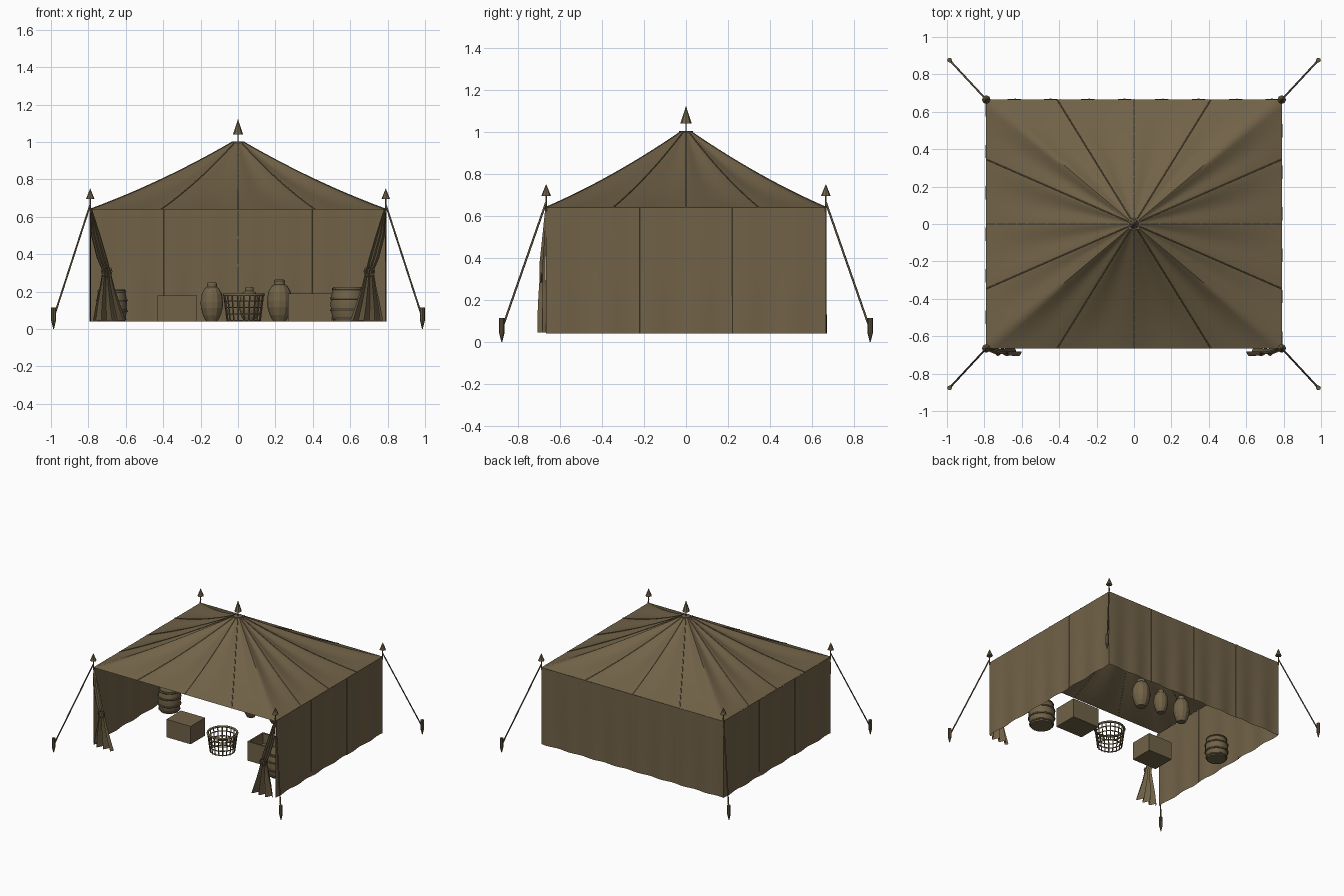
import bpy, bmesh, math
from mathutils import Vector

if "Cube" in bpy.data.objects:
    bpy.data.objects.remove(bpy.data.objects["Cube"])

HX, HY, EAVE, APEX, BASE = 0.79, 0.665, 0.64, 1.0, 0.04


def material(name, col):
    m = bpy.data.materials.new(name)
    m.diffuse_color = (*col, 1)
    m.use_nodes = True
    m.node_tree.nodes["Principled BSDF"].inputs["Base Color"].default_value = m.diffuse_color
    return m


CANVAS = material("canvas brown", (0.165, 0.122, 0.064))
ROPE = material("rope brown", (0.13, 0.098, 0.055))


def finish(name, bm, mat=CANVAS, smooth=None):
    bmesh.ops.recalc_face_normals(bm, faces=bm.faces)
    me = bpy.data.meshes.new(name)
    bm.to_mesh(me)
    bm.free()
    me.materials.append(mat)
    ob = bpy.data.objects.new(name, me)
    bpy.context.collection.objects.link(ob)
    if smooth:
        bpy.ops.object.select_all(action='DESELECT')
        ob.select_set(True)
        bpy.context.view_layer.objects.active = ob
        bpy.ops.object.shade_smooth_by_angle(angle=math.radians(smooth))
    return ob


def sheet(bm, fn, nu, nv):
    g = [[bm.verts.new(fn(i / nu, j / nv)) for i in range(nu + 1)] for j in range(nv + 1)]
    for j in range(nv):
        for i in range(nu):
            bm.faces.new((g[j][i], g[j][i + 1], g[j + 1][i + 1], g[j + 1][i]))


def lathe(bm, x, y, profile, n):
    rings = [[bm.verts.new((x + r * math.cos(2 * math.pi * k / n),
                            y + r * math.sin(2 * math.pi * k / n), z)) for k in range(n)]
             for r, z in profile]
    for a, b in zip(rings, rings[1:]):
        for k in range(n):
            bm.faces.new((a[k], a[(k + 1) % n], b[(k + 1) % n], b[k]))
    bm.faces.new(rings[0])
    bm.faces.new(rings[-1])


def tubes(name, paths, radius, mat=ROPE, closed=False):
    cu = bpy.data.curves.new(name, 'CURVE')
    cu.dimensions = '3D'
    cu.bevel_depth = radius
    cu.bevel_resolution = 1
    cu.use_fill_caps = not closed
    for pts in paths:
        s = cu.splines.new('POLY')
        s.points.add(len(pts) - 1)
        for p, q in zip(s.points, pts):
            p.co = (*q, 1)
        s.use_cyclic_u = closed
    cu.materials.append(mat)
    ob = bpy.data.objects.new(name, cu)
    bpy.context.collection.objects.link(ob)


def ring(x, y, z, r, n=20):
    return [(x + r * math.cos(2 * math.pi * k / n), y + r * math.sin(2 * math.pi * k / n), z)
            for k in range(n)]


# Roof: four concave sides, sagging between seams
def roof_point(side, u, r):
    w = u * 2 - 1
    rr = 0.035 + 0.965 * r
    ex, ey = [(w * HX, -HY), (HX, w * HY), (-w * HX, HY), (-HX, -w * HY)][side]
    sag = r * (1 - r) * (0.08 + 0.03 * (1 - math.cos(4 * math.pi * w)))
    return Vector((ex * rr, ey * rr, APEX - (APEX - EAVE) * r - sag))


bm = bmesh.new()
for s in range(4):
    sheet(bm, lambda u, r: roof_point(s, u, r), 32, 14)
bmesh.ops.remove_doubles(bm, verts=bm.verts, dist=1e-4)
finish("roof", bm, smooth=50)
tubes("roof_seams", [[roof_point(s, u, k / 14) + Vector((0, 0, 0.001)) for k in range(15)]
                     for s in range(4) for u in (0.24, 0.5, 0.76)], 0.003, CANVAS)
bm = bmesh.new()
lathe(bm, 0, 0, [(0.034, 0.985), (0.034, 1.003)], 8)
finish("roof_cap", bm)

# Walls: back, left and right, gently rippled
CORNERS = [(HX, -HY), (HX, HY), (-HX, HY), (-HX, -HY)]
bm = bmesh.new()
seams = []
for i, count in enumerate((3, 4, 3)):
    a, b = Vector((*CORNERS[i], 0)), Vector((*CORNERS[i + 1], 0))
    out = (a + b).normalized()

    def wall_point(u, v, a=a, b=b, out=out, count=count):
        wave = 0.005 * math.sin(u * math.pi * 4 * count) * (1 - v * 0.8)
        return a.lerp(b, u) + out * wave + Vector((0, 0, BASE + (EAVE - BASE) * v))

    sheet(bm, wall_point, 60, 4)
    seams += [[wall_point(k / count, v / 4) for v in range(5)] for k in range(1, count)]
finish("walls", bm, smooth=50)
tubes("wall_seams", seams, 0.003, CANVAS)

# Front flaps: gathered at the tie, flared below
FLAP = [(0.64, 0.79, 0.78, 0.004), (0.5, 0.785, 0.735, 0.01), (0.38, 0.755, 0.7, 0.014),
        (0.31, 0.725, 0.682, 0.014), (0.22, 0.74, 0.66, 0.02), (0.13, 0.76, 0.63, 0.024),
        (0.045, 0.775, 0.6, 0.024)]
for side, label in ((-1, "left"), (1, "right")):
    def flap_point(u, v):
        z, xa, xb, amp = FLAP[round(v * 6)]
        return (side * (xa + (xb - xa) * u),
                -HY - 0.017 * min(1, v * 3) + amp * math.sin(u * 6 * math.pi), z)
    bm = bmesh.new()
    sheet(bm, flap_point, 24, 6)
    finish(label + "_flap", bm, smooth=50)
    tie = [(side * (0.702 + 0.026 * math.cos(k * math.pi / 8)), -0.69,
            0.308 + 0.026 * math.sin(k * math.pi / 8)) for k in range(16)]
    tubes(label + "_flap_tie", [tie], 0.005, ROPE, True)

# Finials on thin rods, with guy ropes and stakes
bm_f, bm_s = bmesh.new(), bmesh.new()
lathe(bm_f, 0, 0, [(0.027, 1.04), (0.001, 1.12)], 8)
ropes, rods = [], [[(0, 0, 0.99), (0, 0, 1.05)]]
for x, y in CORNERS:
    sx, sy = math.copysign(0.986, x), math.copysign(0.876, y)
    lathe(bm_f, x, y, [(0.023, 0.695), (0.001, 0.75)], 8)
    lathe(bm_s, sx, sy, [(0.002, 0.0), (0.013, 0.045), (0.013, 0.115)], 8)
    ropes.append([(x, y, 0.665), (sx, sy, 0.06)])
    rods.append([(x, y, 0.62), (x, y, 0.70)])
finish("finials", bm_f)
finish("stakes", bm_s, ROPE)
tubes("guy_ropes", ropes, 0.005)
tubes("finial_rods", rods, 0.004, CANVAS)

# Barrels with hoops
for name, x, y, r, h in (("left_barrel", -0.675, 0.114, 0.085, 0.17),
                         ("right_barrel", 0.59, -0.325, 0.098, 0.185)):
    bulge = lambda t: r * (0.82 + 0.15 * math.sin(math.pi * t))
    bm = bmesh.new()
    lathe(bm, x, y, [(bulge(k / 6), BASE + h * k / 6) for k in range(7)], 16)
    finish(name, bm, smooth=40)
    tubes(name + "_hoops", [ring(x, y, BASE + h * t, bulge(t)) for t in (0.08, 0.33, 0.67, 0.94)],
          0.006, ROPE, True)

# Crates: one closed, one open
for name, x, y, w, d, h, is_open in (("closed_crate", -0.325, -0.183, 0.21, 0.18, 0.14, False),
                                     ("open_crate", 0.385, -0.17, 0.235, 0.19, 0.15, True)):
    bm = bmesh.new()
    bmesh.ops.create_cube(bm, size=1)
    for v in bm.verts:
        v.co = (x + v.co.x * w, y + v.co.y * d, BASE + (v.co.z + 0.5) * h)
    if is_open:
        top = max(bm.faces, key=lambda f: f.calc_center_median().z)
        bmesh.ops.inset_region(bm, faces=[top], thickness=0.018)
        low = bmesh.ops.extrude_discrete_faces(bm, faces=[top])["faces"][0]
        for v in low.verts:
            v.co.z -= 0.08
    finish(name, bm)

# Clay pots
for name, x, y, r, h in (("left_pot", -0.14, 0.36, 0.06, 0.21), ("middle_pot", 0.06, 0.37, 0.053, 0.185),
                         ("right_pot", 0.222, 0.345, 0.067, 0.225)):
    bm = bmesh.new()
    prof = [(0.5, 0), (0.78, 0.15), (0.97, 0.34), (1, 0.5), (0.9, 0.7), (0.65, 0.84),
            (0.45, 0.88), (0.45, 0.96), (0.35, 1)]
    lathe(bm, x, y, [(a * r, BASE + b * h) for a, b in prof], 12)
    finish(name, bm)

# Woven open basket
bx, by = 0.03, -0.235
rad = lambda t: 0.088 + 0.018 * t
tubes("basket_weave", [ring(bx, by, BASE + 0.005 + 0.14 * t, rad(t)) for t in (0, 0.25, 0.5, 0.75)],
      0.004, CANVAS, True)
tubes("basket_rim", [ring(bx, by, 0.183, 0.106)], 0.008, CANVAS, True)
tubes("basket_ribs", [[lo, hi] for lo, hi in zip(ring(bx, by, BASE, 0.088), ring(bx, by, 0.183, 0.106))],
      0.004, CANVAS)
